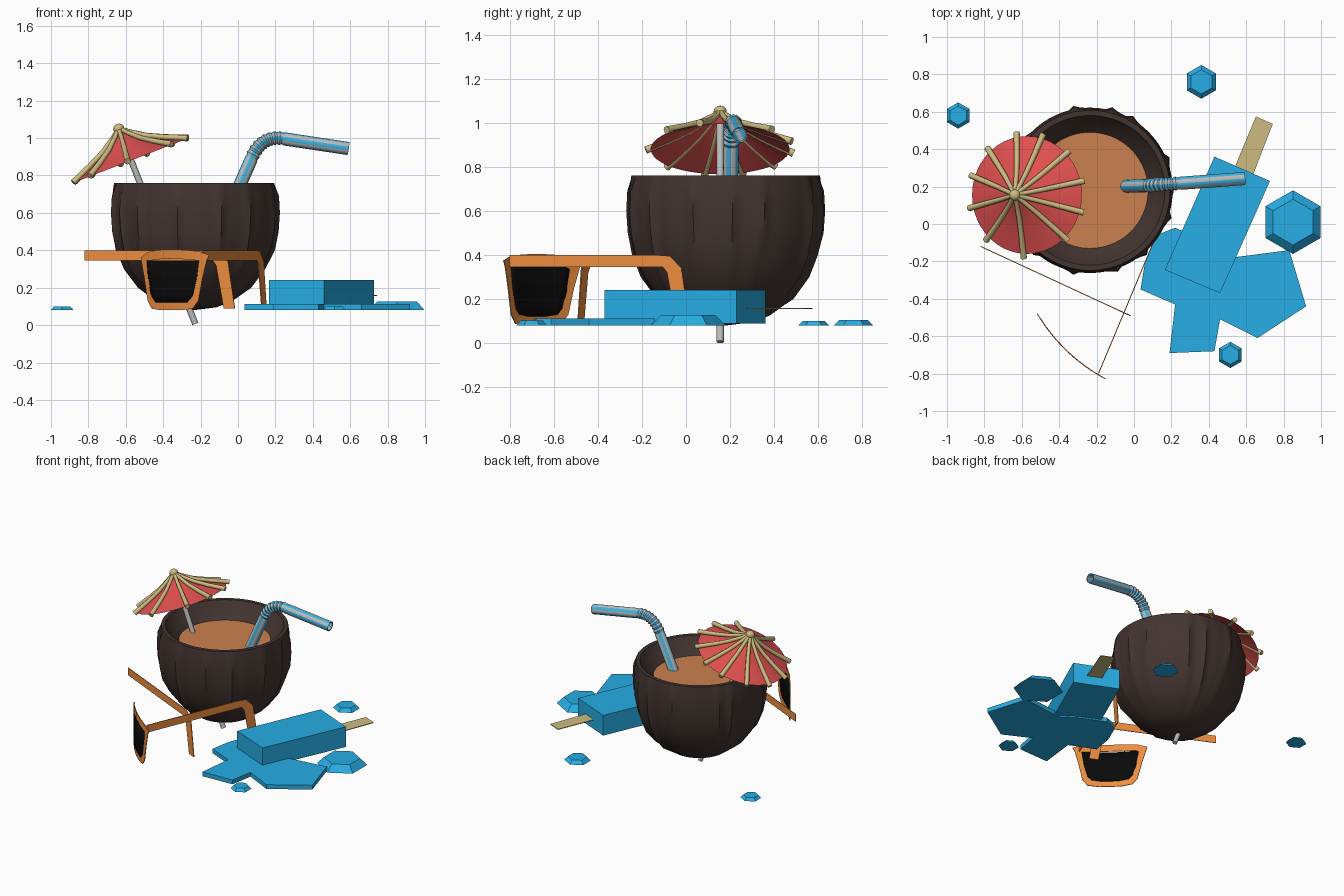
import bpy, bmesh, math, random
from mathutils import Vector, Matrix

if "Cube" in bpy.data.objects:
    bpy.data.objects.remove(bpy.data.objects["Cube"])

random.seed(4)

def material(name, r, g, b):
    m = bpy.data.materials.new(name)
    m.diffuse_color = (r, g, b, 1)
    m.use_nodes = True
    m.node_tree.nodes["Principled BSDF"].inputs["Base Color"].default_value = m.diffuse_color
    return m

BROWN = material("shell_brown", .055, .035, .03)
DRINK = material("drink_orange", .6, .22, .08)
BLUE = material("ice_blue", .02, .42, .78)
WOOD = material("pale_wood", .62, .5, .22)
RED = material("paper_red", .75, .08, .08)
ORANGE = material("frame_orange", .85, .27, .05)
BLACK = material("lens_black", .003, .003, .003)
STRIPE = material("stripe_blue", .05, .45, .75)
GREY = material("light_grey", .5, .5, .5)

def make(name, verts, faces, mats, smooth=False, fix=True):
    me = bpy.data.meshes.new(name)
    me.from_pydata([tuple(v) for v in verts], [], faces)
    bm = bmesh.new()
    bm.from_mesh(me)
    bmesh.ops.remove_doubles(bm, verts=bm.verts, dist=1e-5)
    if fix:
        bmesh.ops.recalc_face_normals(bm, faces=bm.faces)
    bm.to_mesh(me)
    bm.free()
    ob = bpy.data.objects.new(name, me)
    bpy.context.collection.objects.link(ob)
    for m in mats:
        me.materials.append(m)
    if smooth:
        bpy.ops.object.select_all(action='DESELECT')
        ob.select_set(True)
        bpy.context.view_layer.objects.active = ob
        bpy.ops.object.shade_smooth_by_angle(angle=math.radians(40))
    return ob

def lathe(name, profile, seg, mat, mtx, bump=None, smooth=True, start=0):
    verts, faces = [], []
    for i, (r, z) in enumerate(profile):
        for j in range(seg):
            a = start + 2 * math.pi * j / seg
            rr = r + (bump(i, j) if bump else 0)
            verts.append(mtx @ Vector((rr * math.cos(a), rr * math.sin(a), z)))
    for i in range(len(profile) - 1):
        for j in range(seg):
            k = (j + 1) % seg
            faces.append((i*seg + j, i*seg + k, (i+1)*seg + k, (i+1)*seg + j))
    return make(name, verts, faces, [mat], smooth)

def prism(name, pts, z0, z1, mat):
    n = len(pts)
    verts = [(x, y, z) for z in (z0, z1) for x, y in pts]
    faces = [tuple(range(n))[::-1], tuple(range(n, 2*n))]
    faces += [(i, (i+1) % n, n + (i+1) % n, n + i) for i in range(n)]
    return make(name, verts, faces, [mat])

def rod(name, pts, r, mat, r_end=1.0):
    cu = bpy.data.curves.new(name, 'CURVE')
    cu.dimensions = '3D'
    cu.bevel_depth, cu.bevel_resolution, cu.use_fill_caps = r, 2, True
    sp = cu.splines.new('POLY')
    sp.points.add(len(pts) - 1)
    for i, (p, q) in enumerate(zip(sp.points, pts)):
        p.co = (*q, 1)
        p.radius = 1 + (r_end - 1) * i / (len(pts) - 1)
    sp.use_smooth = True
    cu.materials.append(mat)
    ob = bpy.data.objects.new(name, cu)
    bpy.context.collection.objects.link(ob)
    return ob

# Coconut cup with irregular husk ridges
cup = Matrix.Translation((-.235, .18, 0))
outer = [(0, .08), (.12, .095), (.2, .125), (.3, .2), (.375, .3), (.415, .4),
         (.435, .5), (.442, .6), (.437, .69), (.428, .76)]
inner = [(.4, .76), (.385, .735), (.35, .69), (.305, .645)]
ridges = {int(i * 96 / 14) + random.randint(0, 4): random.randint(3, 6) for i in range(14)}
def husk(i, j):
    return .018 if j in ridges and ridges[j] <= i < 9 else (.006 if (j + 1) % 96 in ridges and 2 < i < 9 else 0)
lathe("coconut_cup", outer + inner, 96, BROWN, cup, husk)
lathe("drink_surface", [(0, .65), (.315, .65)], 48, DRINK, cup)

# Paper umbrella, tilted
axis = Vector((-.361, 0, .932)).normalized()
tilt = Matrix.Translation((-.572, .155, .88)) @ axis.to_track_quat('Z', 'Y').to_matrix().to_4x4()
canopy = [(0, .175), (.05, .135), (.13, .083), (.22, .04), (.315, 0)]
lathe("umbrella_canopy", canopy, 44, RED, tilt)
right = tilt.inverted().to_3x3() @ Vector((1, 0, .387))
base = math.atan2(right.y, right.x)
for n, deg in enumerate([13, 44, 74, 100, 132, 162, 192, 226, 267, 314, 344]):
    a = base + math.radians(deg)
    path = [(.01, .178), (.05, .147), (.13, .095), (.22, .052), (.315, .012), (.338, .002)]
    rod(f"umbrella_rib_{n}", [tilt @ Vector((r*math.cos(a), r*math.sin(a), h)) for r, h in path],
        .011, WOOD, 1.6)
lathe("umbrella_knob", [(.03*math.sin(t*math.pi/8), .183 + .026*math.cos(t*math.pi/8)) for t in range(9)],
      16, WOOD, tilt)
rod("umbrella_stick", [(-.632, .155, 1.035), (-.228, .155, .006)], .017, GREY)

# Striped bendy straw: straight, ribbed bend, straight
path = [((-.1, .2, .5), .035), ((.07, .205, .885), .035)]
p0, p1, p2 = Vector((.075, .205, .897)), Vector((.125, .21, 1.012)), Vector((.235, .217, .998))
for i in range(17):
    t = i / 16
    path.append((p0*(1-t)**2 + p1*2*t*(1-t) + p2*t*t, .038 if i % 2 else .031))
path += [((.25, .218, .995), .035), ((.59, .243, .944), .035), ((.588, .243, .9443), .029), ((.3, .222, .988), .029)]
SEG = 20
pts = [Vector(p) for p, r in path]
verts, faces = [], []
for i, (p, r) in enumerate(path):
    d = pts[min(i+1, len(pts)-3)] - pts[max(i-1, 0)] if i < len(pts) - 3 else pts[-3] - pts[-4]
    d.normalize()
    u = Vector((0, 1, 0)).cross(d).normalized()
    v = d.cross(u)
    for j in range(SEG):
        a = 2 * math.pi * j / SEG
        verts.append(pts[i] + r * (u * math.cos(a) + v * math.sin(a)))
for i in range(len(path) - 1):
    for j in range(SEG):
        k = (j + 1) % SEG
        faces.append((i*SEG + j, i*SEG + k, (i+1)*SEG + k, (i+1)*SEG + j))
straw = make("bendy_straw", verts, faces, [GREY, STRIPE], True)
for f in straw.data.polygons:
    f.material_index = (f.index % SEG) // 2 % 2

# Sunglasses: thin sheets standing upright
def thin(ob, t=.005):
    m = ob.modifiers.new("thickness", 'SOLIDIFY')
    m.thickness, m.offset = t, 0

def temple(name, a, b):
    a, b = Vector(a), Vector(b)
    d = (b - a).normalized()
    shape = [(0, .345), (0, .4), (.72, .4), (.79, .395), (.845, .34), (.885, .09), (.82, .09),
             (.775, .32), (.755, .345), (.72, .345)]
    verts = [(a.x + d.x*s, a.y + d.y*s, z) for s, z in shape]
    thin(make(name, verts, [(0, 1, 2, 9), (2, 3, 8, 9), (3, 4, 7, 8), (4, 5, 6, 7)], [ORANGE]))
temple("folded_temple", (-.82, -.12), (-.02, -.49))
temple("open_temple", (-.19, -.8), (.155, .025))

A, B = Vector((-.16, -.835)), Vector((-.525, -.485))
OUT = Vector((-.69, -.72))
def bowed(u, z, push=0):
    p = A.lerp(B, u) + OUT * (.035 * 4 * u * (1 - u) - .01 + push)
    return (p.x, p.y, z)
rim_out = [(0, .375), (.03, .345), (.08, .25), (.13, .13), (.2, .088), (.35, .08), (.5, .08), (.65, .08),
           (.8, .088), (.87, .13), (.93, .25), (1, .36), (.87, .39), (.7, .402), (.5, .405), (.3, .402), (.13, .395)]
rim_in = [(.12, .345), (.125, .335), (.15, .25), (.2, .155), (.25, .13), (.37, .122), (.5, .12), (.63, .122),
          (.75, .13), (.8, .155), (.85, .25), (.885, .335), (.83, .345), (.68, .352), (.5, .355), (.32, .352), (.2, .348)]
n = len(rim_out)
thin(make("lens_frame", [bowed(*p) for p in rim_out + rim_in],
          [(i, (i+1) % n, n + (i+1) % n, n + i) for i in range(n)], [ORANGE]))
rows = [(.345, .12, .885), (.25, .145, .86), (.16, .195, .81), (.12, .27, .73)]
lv = [bowed(l + (r - l) * k / 10, z) for z, l, r in rows for k in range(11)]
thin(make("dark_lens", lv, [(i*11 + k, i*11 + k + 1, i*11 + k + 12, i*11 + k + 11)
                            for i in range(3) for k in range(10)], [BLACK], True))

# Ice pop, its stick, the puddle and drips
prism("ice_pop", [(.43, .36), (.165, -.245), (.46, -.37), (.727, .23)], .09, .24, BLUE)
prism("ice_pop_stick", [(.52, .26), (.62, .22), (.742, .535), (.652, .575)], .155, .16, WOOD)
prism("melted_puddle", [(.035, -.35), (.06, -.2), (.12, -.06), (.22, -.02), (.4, -.1), (.52, -.18), (.83, -.14),
                        (.92, -.44), (.66, -.61), (.46, -.51), (.43, -.68), (.19, -.69), (.22, -.43)],
      .08, .112, BLUE)
for n, (x, y, r, h) in enumerate([(-.94, .58, .07, .02), (.36, .76, .09, .025),
                                  (.515, -.7, .07, .022), (.85, .01, .17, .047)]):
    lathe(f"drip_{n}", [(0, 0), (r, 0), (r * .72, h), (0, h)], 6, BLUE,
          Matrix.Translation((x, y, .08)), smooth=False, start=math.pi / 6)
